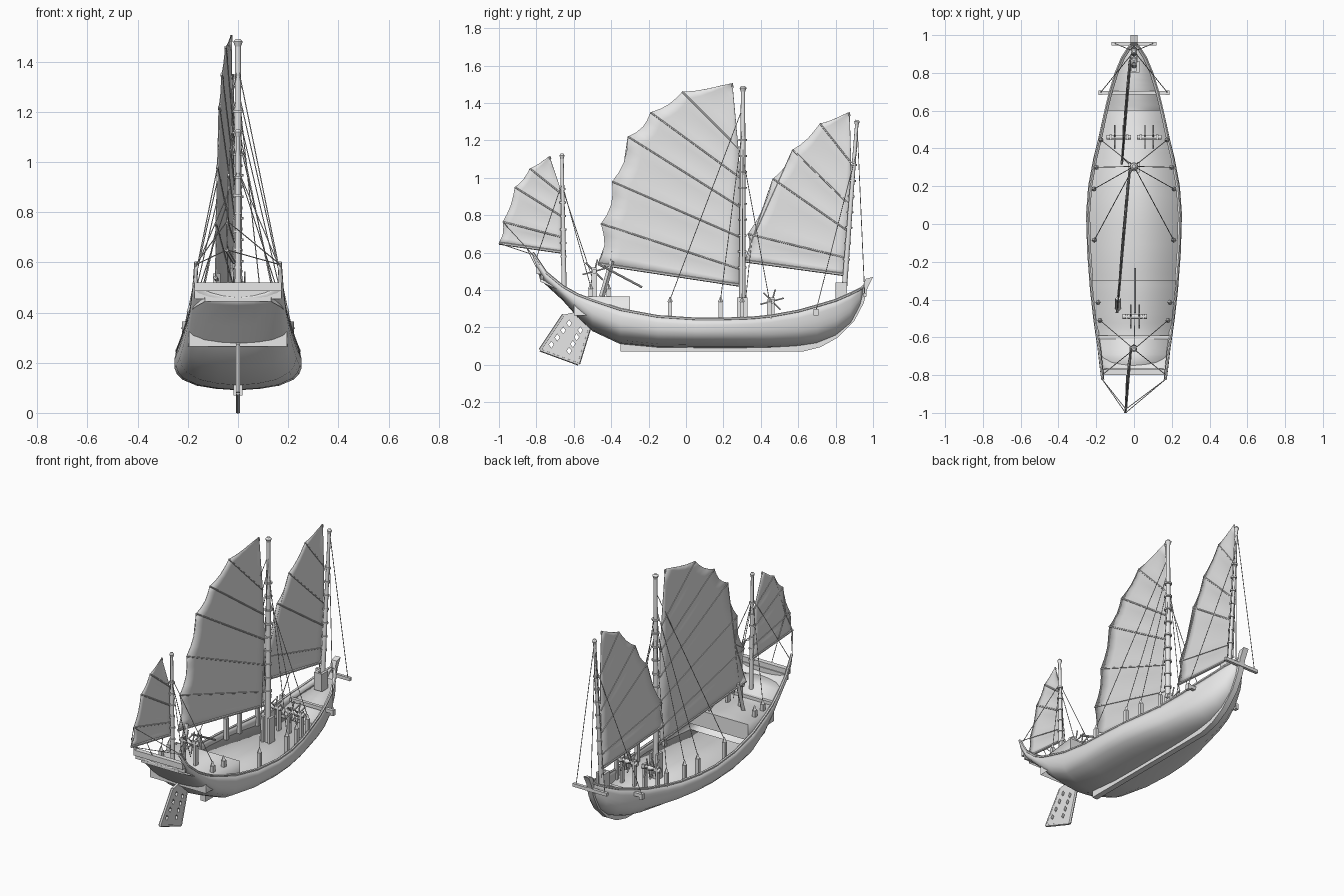
import bpy, bmesh, math
from mathutils import Matrix, Vector

cube = bpy.data.objects.get("Cube")
if cube:
    bpy.data.objects.remove(cube)

grey = bpy.data.materials.new("plain_grey")
grey.use_nodes = True
grey.diffuse_color = (0.8, 0.8, 0.8, 1)
grey.node_tree.nodes["Principled BSDF"].inputs["Base Color"].default_value = (0.8, 0.8, 0.8, 1)


def finish(name, bm, thickness=0.0, offset=-1.0):
    """Turn a bmesh into a named object, smooth with sharp creases."""
    for face in bm.faces:
        face.smooth = True
    for edge in bm.edges:
        edge.smooth = edge.calc_face_angle(0) < 0.65
    mesh = bpy.data.meshes.new(name)
    bm.to_mesh(mesh)
    bm.free()
    mesh.materials.append(grey)
    obj = bpy.data.objects.new(name, mesh)
    bpy.context.collection.objects.link(obj)
    if thickness:
        solid = obj.modifiers.new("thickness", "SOLIDIFY")
        solid.thickness = thickness
        solid.offset = offset
    return obj


def add_box(bm, centre, size):
    matrix = Matrix.Translation(centre) @ Matrix.Diagonal((*size, 1))
    bmesh.ops.create_cube(bm, size=1, matrix=matrix)


def add_rod(bm, start, end, r_start, r_end=None, sides=8):
    start, end = Vector(start), Vector(end)
    axis = end - start
    turn = axis.to_track_quat("Z", "Y").to_matrix().to_4x4()
    bmesh.ops.create_cone(bm, cap_ends=True, segments=sides, radius1=r_start,
                          radius2=r_start if r_end is None else r_end,
                          depth=axis.length, matrix=Matrix.Translation((start + end) / 2) @ turn)


def add_grid(bm, rows):
    """Skin a list of equally long rows of points."""
    rows = [[bm.verts.new(p) for p in row] for row in rows]
    for row, following in zip(rows, rows[1:]):
        for i in range(len(row) - 1):
            bm.faces.new((row[i], row[i + 1], following[i + 1], following[i]))


def interpolate(table, t):
    """Linear lookup of a row in a table sorted by its first column."""
    for a, b in zip(table, table[1:]):
        if t <= b[0]:
            f = max(0, (t - a[0]) / (b[0] - a[0]))
            return [p + (q - p) * f for p, q in zip(a, b)]
    return list(table[-1])


# Hull stations: y, rail height, bottom height, half width
STATIONS = [
    (-.82, .60, .455, .175), (-.75, .495, .428, .183), (-.66, .42, .345, .193),
    (-.58, .375, .255, .205), (-.5, .345, .18, .216), (-.35, .295, .11, .233),
    (-.15, .258, .092, .248), (.05, .245, .09, .254), (.2, .245, .09, .243),
    (.35, .25, .09, .215), (.45, .26, .092, .19), (.6, .287, .1, .157),
    (.7, .315, .115, .132), (.8, .345, .155, .1), (.88, .38, .22, .065),
    (.93, .405, .31, .032), (.95, .42, .38, .014)]
# Section shape: height fraction, width fraction
SECTION = [(0, 0), (.04, .35), (.12, .65), (.28, .88), (.42, .96), (.58, 1), (.8, 1), (1, .97)]


def half_width(y, z):
    _, top, bottom, width = interpolate(STATIONS, y)
    return width * interpolate(SECTION, min(1, max(0, (z - bottom) / (top - bottom))))[1]


# Hull shell, with the stern end raked
bm = bmesh.new()
rows = []
for y, top, bottom, width in STATIONS:
    rake = 0.04 if y < -0.8 else 0
    side = [(width * w, y + rake * (1 - v), bottom + (top - bottom) * v) for v, w in SECTION]
    rows.append(side[:0:-1] + [(-x, yy, z) for x, yy, z in side])
add_grid(bm, rows)
finish("hull", bm, 0.014)

# Rails along the top edge
bm = bmesh.new()
for side in (1, -1):
    for a, b in zip(STATIONS, STATIONS[1:]):
        ends = [(side * s[3] * 0.955, s[0], s[1]) for s in (a, b)]
        add_rod(bm, *ends, 0.008, sides=6)
finish("gunwale_rails", bm)


def deck(name, profile, depth):
    """A solid deck fitted between the hull sides; profile holds y, z."""
    bm = bmesh.new()
    rows = []
    for i in range(13):
        y = profile[0][0] + (profile[-1][0] - profile[0][0]) * i / 12
        z = interpolate(profile, y)[1]
        w = max(0.004, half_width(y, z) - 0.007)
        low = z - depth
        rows.append([(w, y, low), (w, y, z), (-w, y, z), (-w, y, low)])
    add_grid(bm, rows)
    for row in (rows[0], rows[-1]):
        bm.faces.new([bm.verts.new(p) for p in row])
    finish(name, bm)


deck("main_deck", [(-.35, .2), (.62, .2)], 0.01)
deck("quarter_deck", [(-.6, .365), (-.3, .365)], 0.1)
deck("poop_deck", [(-.78, .46), (-.6, .38)], 0.015)
deck("fore_deck", [(.6, .225), (.7, .27), (.93, .36)], 0.02)


def plate(name, outline, thickness, holes=()):
    """Upright fore-and-aft plate cut from an outline of y, z points."""
    curve = bpy.data.curves.new(name, "CURVE")
    curve.dimensions = "2D"
    curve.fill_mode = "BOTH"
    curve.extrude = thickness / 2
    for loop in (outline, *holes):
        spline = curve.splines.new("POLY")
        spline.points.add(len(loop) - 1)
        spline.use_cyclic_u = True
        for point, (y, z) in zip(spline.points, loop):
            point.co = (y, z, 0, 1)
    temp = bpy.data.objects.new(name + "_outline", curve)
    bpy.context.collection.objects.link(temp)
    bpy.context.view_layer.update()
    mesh = bpy.data.meshes.new_from_object(temp.evaluated_get(bpy.context.evaluated_depsgraph_get()))
    bpy.data.objects.remove(temp)
    bm = bmesh.new()
    bm.from_mesh(mesh)
    # local x, y, z become world y, z, x
    bm.transform(Matrix(((0, 0, 1, 0), (1, 0, 0, 0), (0, 1, 0, 0), (0, 0, 0, 1))))
    bmesh.ops.remove_doubles(bm, verts=bm.verts, dist=0.0001)
    finish(name, bm)


plate("keel_and_stem", [
    (-.35, .07), (.62, .07), (.72, .095), (.81, .145), (.9, .235), (.95, .33), (.97, .41),
    (1, .47), (.96, .46), (.93, .38), (.89, .27), (.8, .18), (.62, .12), (-.35, .12)], 0.036)

# Rudder with two rows of diamond openings
holes = []
for start, end in (((-.625, .222), (-.72, .108)), ((-.565, .185), (-.625, .075))):
    for k in range(4):
        y, z = Vector(start).lerp(Vector(end), k / 3)
        holes.append([(y - .013, z), (y, z - .018), (y + .013, z), (y, z + .018)])
RUDDER = [(-.655, .268), (-.78, .08), (-.575, .005), (-.515, .2), (-.6, .28)]
plate("rudder", RUDDER, 0.014, holes)
bm = bmesh.new()
for a, b in zip(RUDDER[:3], RUDDER[1:4]):
    add_rod(bm, (0, *a), (0, *b), 0.009, sides=6)
finish("rudder_frame", bm)

# Cross beams at stern and bow
bm = bmesh.new()
add_box(bm, (0, -.785, .503), (.345, .03, .035))
add_box(bm, (0, -.77, .472), (.345, .012, .035))
add_box(bm, (0, -.6, .375), (.38, .02, .02))
finish("stern_beams", bm)
bm = bmesh.new()
add_box(bm, (0, .955, .375), (.24, .018, .02))
add_box(bm, (0, .695, .285), (.37, .02, .022))
for side in (1, -1):
    add_box(bm, (side * .178, .695, .28), (.02, .026, .035))
finish("bow_beams", bm)


def mast(name, foot, head, radius, rings):
    bm = bmesh.new()
    foot, head = Vector(foot), Vector(head)
    add_rod(bm, foot, head, radius, radius * 0.6, 12)
    up = (head - foot).normalized()
    add_rod(bm, head - up * 0.02, head, radius * 0.6, radius, 12)
    add_rod(bm, head, head + up * 0.01, radius, radius * 0.5, 12)
    for k in range(rings):
        p = foot.lerp(head, 0.25 + 0.6 * k / rings)
        add_rod(bm, p - up * 0.005, p + up * 0.005, radius * 1.2, sides=12)
    finish(name, bm)


MAIN, FORE, MIZZEN = Vector((0, .305, 1.48)), Vector((0, .914, 1.3)), Vector((0, -.663, 1.12))
mast("main_mast", (0, .3, .2), MAIN, 0.019, 9)
mast("fore_mast", (0, .84, .32), FORE, 0.015, 7)
mast("mizzen_mast", (0, -.652, .4), MIZZEN, 0.014, 6)
bm = bmesh.new()
for side in (1, -1):
    add_box(bm, (side * .022, .3, .275), (.014, .055, .17))
    add_box(bm, (side * .02, .832, .385), (.016, .06, .11))
add_box(bm, (0, .805, .385), (.05, .012, .11))
finish("mast_steps", bm)


def sail(name, tips, luffs, x_front, x_back):
    """Fan sail; tips and luffs are the batten ends as y, z from boom to peak."""
    y_front, y_back = max(p[0] for p in luffs), min(p[0] for p in tips)

    def place(p, belly=0.0):
        f = (y_front - p[0]) / (y_front - y_back)
        return (x_front + (x_back - x_front) * f - belly, p[0], p[1])

    pairs = [(Vector(t), Vector(l)) for t, l in zip(tips, luffs)]
    rows = []
    for k, (tip, luff) in enumerate(pairs):
        steps = 4 if k < len(pairs) - 1 else 1
        for s in range(steps):
            f = s / steps
            arch = math.sin(math.pi * f)
            a = tip.lerp(pairs[k + 1][0], f) if s else tip
            b = luff.lerp(pairs[k + 1][1], f) if s else luff
            a = a.lerp(b, 0.035 * arch)
            rows.append([place(a.lerp(b, i / 8), 0.008 * arch * math.sin(math.pi * i / 8))
                         for i in range(9)])
    bm = bmesh.new()
    add_grid(bm, rows)
    finish(name, bm, 0.004, 0)
    bm = bmesh.new()
    for k, (tip, luff) in enumerate(pairs):
        add_rod(bm, place(tip), place(luff), 0.008 if k == 0 else 0.005, sides=6)
    finish(name + "_battens", bm)
    return [Vector(place(t)) for t in tips]


main_tips = sail("main_sail",
                 [(-.47, .54), (-.455, .755), (-.395, .98), (-.31, 1.22), (-.19, 1.35), (-.02, 1.46), (.245, 1.505)],
                 [(.29, .425), (.295, .51), (.295, .68), (.295, .84), (.29, 1.0), (.28, 1.16), (.25, 1.48)],
                 -.022, -.09)
fore_tips = sail("fore_sail",
                 [(.315, .555), (.33, .7), (.465, .995), (.57, 1.15), (.716, 1.29), (.87, 1.35)],
                 [(.862, .48), (.865, .57), (.873, .71), (.88, .85), (.883, 1.08), (.875, 1.33)],
                 -.018, -.065)
mizzen_tips = sail("mizzen_sail",
                   [(-1, .65), (-.98, .765), (-.915, .95), (-.835, 1.05), (-.73, 1.115)],
                   [(-.65, .6), (-.655, .68), (-.658, .79), (-.66, .91), (-.725, 1.1)],
                   -.016, -.045)

# Bulwark posts with pointed tops
POSTS = [(.21, -.085), (.212, .185), (.2, .3), (.175, .445), (.19, -.415), (.18, -.51)]
bm = bmesh.new()
for x, y in POSTS:
    low = .36 if y < -.3 else .2
    high = .405 if y < -.3 else .335
    for side in (1, -1):
        add_box(bm, (side * x, y, (low + high) / 2), (.022, .022, high - low))
        add_rod(bm, (side * x, y, high), (side * x, y, high + .028), 0.015, 0.003, 4)
finish("bulwark_posts", bm)


def windlass(name, x, y, low, high, half):
    bm = bmesh.new()
    axle = high - 0.02
    add_rod(bm, (x - half - .01, y, axle), (x + half + .01, y, axle), 0.013, sides=10)
    for end in (-1, 1):
        add_box(bm, (x + end * half * .8, y, (low + high) / 2), (.014, .028, high - low))
        for k in range(3):
            a = math.pi * (k + 0.25) / 3
            spoke = Vector((0, math.cos(a), math.sin(a))) * 0.065
            hub = Vector((x + end * half * .4, y, axle))
            add_rod(bm, hub - spoke, hub + spoke, 0.004, sides=6)
    finish(name, bm)


windlass("left_windlass", .08, .46, .2, .36, .055)
windlass("right_windlass", -.08, .46, .2, .36, .055)
windlass("aft_windlass", .005, -.49, .36, .52, .055)

# Tiller and leaning boom crutch
bm = bmesh.new()
add_rod(bm, (.005, -.47, .54), (.005, -.235, .415), 0.006)
add_rod(bm, (-.085, -.45, .365), (-.085, -.395, .555), 0.015, sides=4)
finish("tiller_and_crutch", bm)

# Standing and running rigging
ropes = []
for side in (1, -1):
    for k, (x, y) in enumerate(POSTS[:4]):
        ropes.append((MAIN - Vector((0, 0, .1 + .09 * k)), (side * x, y, .35)))
    for target in ((.18, -.51, .42), (.17, -.8, .57)):
        ropes.append((MIZZEN - Vector((0, 0, .15)), (side * target[0], *target[1:])))
    ropes.append((FORE, (side * .1, .955, .38)))
    ropes.append((FORE - Vector((0, 0, .15)), (side * .178, .695, .29)))
    ropes += [(tip, (side * .17, -.82, .59)) for tip in mizzen_tips[:2]]
ropes.append((MIZZEN - Vector((0, 0, .17)), (.005, -.48, .4)))
for tips, knot, anchor in ((main_tips, (-.085, -.37, .81), (-.085, -.41, .5)),
                           (fore_tips, (-.06, .35, .66), (-.03, .32, .36)),
                           (mizzen_tips, (-.045, -.93, .78), (-.04, -.8, .52))):
    ropes += [(tip, knot) for tip in tips[:4]] + [(knot, anchor)]
bm = bmesh.new()
for start, end in ropes:
    add_rod(bm, start, end, 0.0022, sides=5)
finish("rigging", bm)
